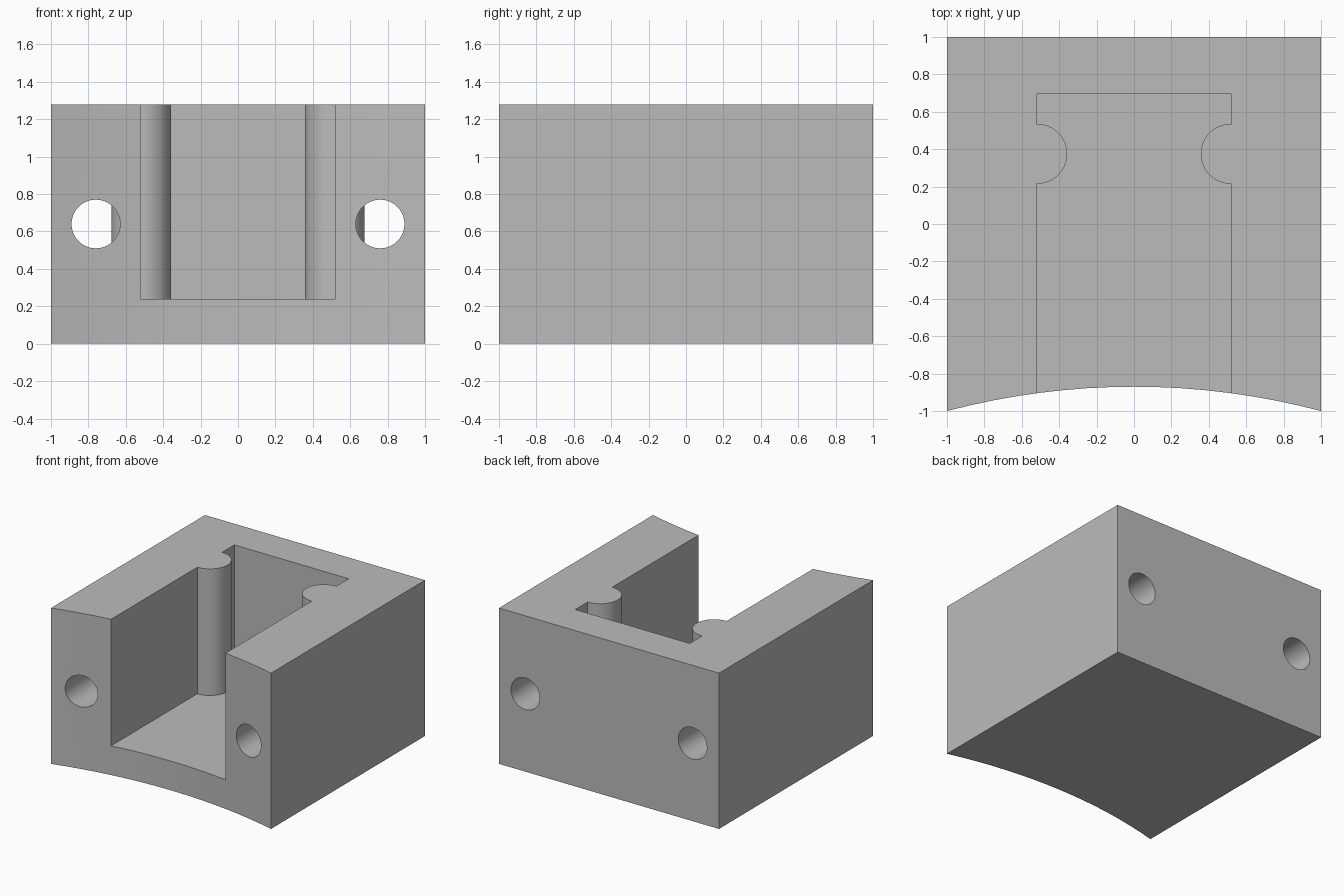
import bpy
import bmesh
import math

cube = bpy.data.objects.get("Cube")
if cube:
    bpy.data.objects.remove(cube, do_unlink=True)

HEIGHT = 1.28
FLOOR = 0.24
ARC_SAG = 0.13
SLOT_HALF = 0.52
SLOT_BACK = 0.695

grey = bpy.data.materials.new("plain grey")
grey.use_nodes = True
grey.diffuse_color = (0.5, 0.5, 0.5, 1)
grey.node_tree.nodes["Principled BSDF"].inputs["Base Color"].default_value = grey.diffuse_color


def prism(name, outline, bottom, top):
    """Extrude a flat outline upward into a solid."""
    bm = bmesh.new()
    face = bm.faces.new([bm.verts.new((x, y, bottom)) for x, y in outline])
    grown = bmesh.ops.extrude_face_region(bm, geom=[face])
    verts = [v for v in grown["geom"] if isinstance(v, bmesh.types.BMVert)]
    bmesh.ops.translate(bm, vec=(0, 0, top - bottom), verts=verts)
    bmesh.ops.recalc_face_normals(bm, faces=bm.faces)
    mesh = bpy.data.meshes.new(name)
    bm.to_mesh(mesh)
    bm.free()
    mesh.materials.append(grey)
    obj = bpy.data.objects.new(name, mesh)
    bpy.context.collection.objects.link(obj)
    return obj


def cylinder(name, radius, depth, location, rotation=(0, 0, 0)):
    bpy.ops.mesh.primitive_cylinder_add(vertices=64, radius=radius, depth=depth,
                                        location=location, rotation=rotation)
    obj = bpy.context.object
    obj.name = name
    obj.data.materials.append(grey)
    return obj


def cut(target, cutter):
    """Subtract the cutter and apply the result."""
    cutter.hide_render = True
    mod = target.modifiers.new("cut", 'BOOLEAN')
    mod.operation = 'DIFFERENCE'
    mod.solver = 'EXACT'
    mod.object = cutter
    bpy.context.view_layer.objects.active = target
    bpy.ops.object.modifier_apply(modifier=mod.name)


# Block with a concave front
radius = (1 + ARC_SAG ** 2) / (2 * ARC_SAG)
half_angle = math.asin(1 / radius)
steps = 16
outline = [(1, 1), (-1, 1)]
for i in range(steps + 1):
    a = half_angle * (2 * i / steps - 1)
    outline.append((radius * math.sin(a),
                    ARC_SAG - 1 - radius * (1 - math.cos(a))))
block = prism("slotted_block", outline, 0, HEIGHT)

# Open slot and through holes, each leaving the round posts standing
slot = prism("slot_cutter",
             [(-SLOT_HALF, -1.2), (SLOT_HALF, -1.2),
              (SLOT_HALF, SLOT_BACK), (-SLOT_HALF, SLOT_BACK)], FLOOR, HEIGHT + 0.2)
helpers = [slot]
for side, label in ((1, "left"), (-1, "right")):
    post = cylinder(label + "_post_helper", 0.16, 3, (side * 0.517, 0.375, 0.5))
    hole = cylinder(label + "_hole_cutter", 0.13, 2.6, (side * 0.76, 0, 0.64),
                    (math.pi / 2, 0, 0))
    cut(slot, post)
    cut(hole, post)
    cut(block, hole)
    helpers += [post, hole]
cut(block, slot)

for obj in helpers:
    bpy.data.objects.remove(obj, do_unlink=True)

# Smooth the round walls and keep the edges crisp
bpy.ops.object.select_all(action='DESELECT')
block.select_set(True)
bpy.context.view_layer.objects.active = block
bpy.ops.object.shade_smooth_by_angle(angle=math.radians(30))
